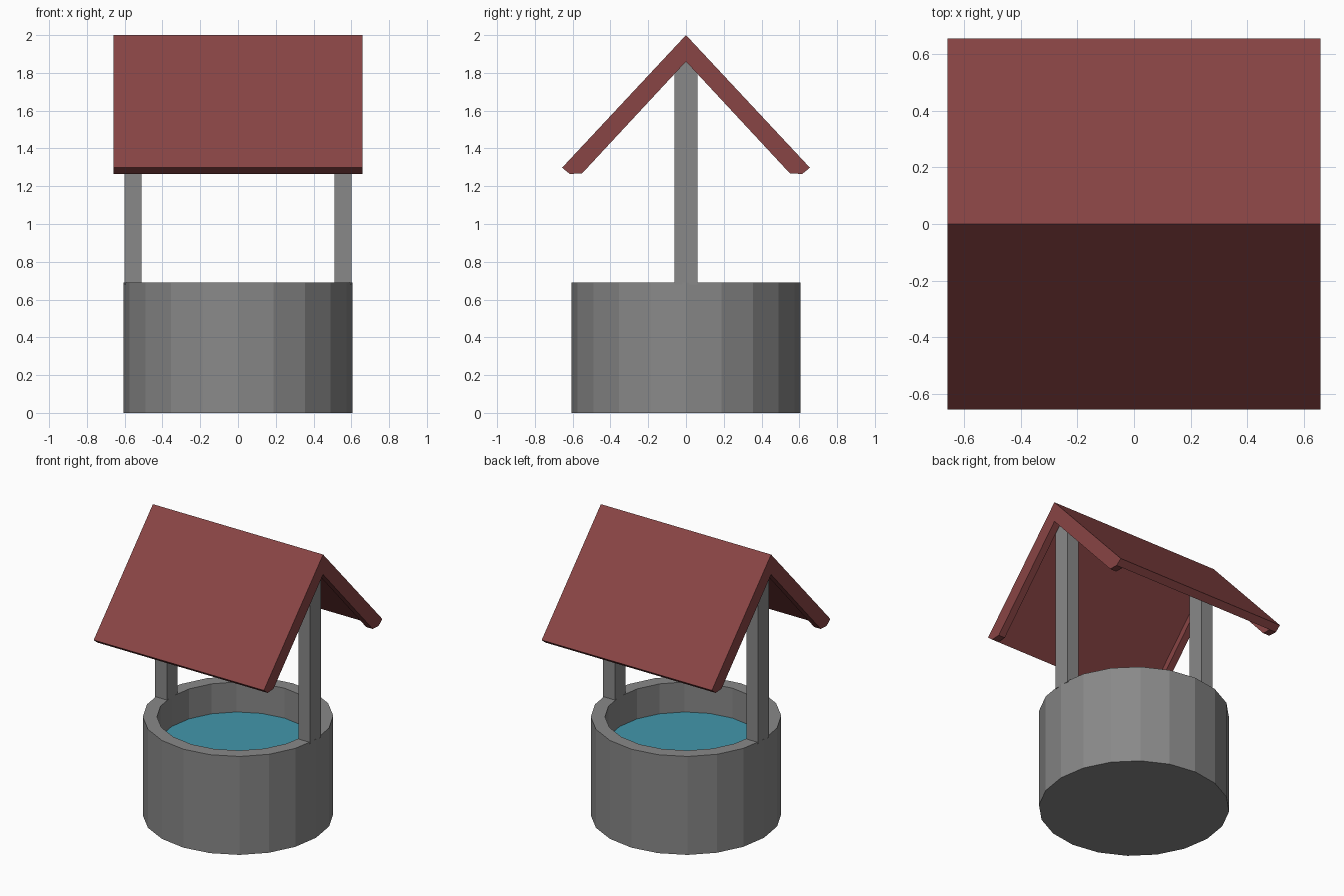
import bpy, bmesh, math

if "Cube" in bpy.data.objects:
    bpy.data.objects.remove(bpy.data.objects["Cube"])

SIDES = 20
R_OUT, R_IN, WALL_H, WATER_Z = 0.605, 0.515, 0.69, 0.48


def material(name, rgb):
    m = bpy.data.materials.new(name)
    m.diffuse_color = (*rgb, 1)
    m.use_nodes = True
    m.node_tree.nodes["Principled BSDF"].inputs["Base Color"].default_value = m.diffuse_color
    return m


stone = material("grey_stone", (0.25, 0.25, 0.25))
red = material("red_roof", (0.25, 0.059, 0.059))
blue = material("blue_water", (0.055, 0.31, 0.41))


def finish(name, bm, mat):
    bmesh.ops.recalc_face_normals(bm, faces=bm.faces)
    me = bpy.data.meshes.new(name)
    bm.to_mesh(me)
    bm.free()
    me.materials.append(mat)
    ob = bpy.data.objects.new(name, me)
    bpy.context.collection.objects.link(ob)
    return ob


def ring(bm, r, z):
    return [bm.verts.new((r * math.cos(2 * math.pi * i / SIDES),
                          r * math.sin(2 * math.pi * i / SIDES), z))
            for i in range(SIDES)]


# Round wall with closed base, open inside down to the water
bm = bmesh.new()
rings = [ring(bm, r, z) for r, z in
         [(R_OUT, 0), (R_OUT, WALL_H), (R_IN, WALL_H), (R_IN, WATER_Z)]]
bm.faces.new(rings[0][::-1])
for a, b in zip(rings, rings[1:]):
    for i in range(SIDES):
        j = (i + 1) % SIDES
        bm.faces.new((a[i], a[j], b[j], b[i]))
finish("well_wall", bm, stone)

# Water surface
bm = bmesh.new()
f = bm.faces.new(ring(bm, R_IN, WATER_Z))
water = finish("water", bm, blue)
if water.data.polygons[0].normal.z < 0:
    water.data.flip_normals()


def prism(name, profile, x0, x1, mat):
    """Extrude a (y, z) profile along x."""
    bm = bmesh.new()
    f = bm.faces.new([bm.verts.new((x0, y, z)) for y, z in profile])
    ext = bmesh.ops.extrude_face_region(bm, geom=[f], use_keep_orig=True)
    vs = [g for g in ext["geom"] if isinstance(g, bmesh.types.BMVert)]
    bmesh.ops.translate(bm, verts=vs, vec=(x1 - x0, 0, 0))
    return finish(name, bm, mat)


def gable(half):
    """Mirror the right half of a profile whose first and last points lie on y = 0."""
    return half + [(-y, z) for y, z in half[-2:0:-1]]


# Two posts
post = [(-0.06, 0.68), (0.06, 0.68), (0.06, 1.865), (0, 1.93), (-0.06, 1.865)]
for side, s in (("left", -1), ("right", 1)):
    prism(side + "_post", post, s * 0.51, s * 0.602, stone)

# Roof panel, with deeper boards at both gable ends
panel = gable([(0, 2.0), (0.656, 1.298), (0.615, 1.265), (0, 1.922)])
board = gable([(0, 2.0), (0.656, 1.298), (0.615, 1.265), (0.55, 1.268), (0, 1.86)])
prism("roof_panel", panel, -0.61, 0.61, red)
for side, s in (("left", -1), ("right", 1)):
    prism(side + "_gable_board", board, s * 0.61, s * 0.66, red)
